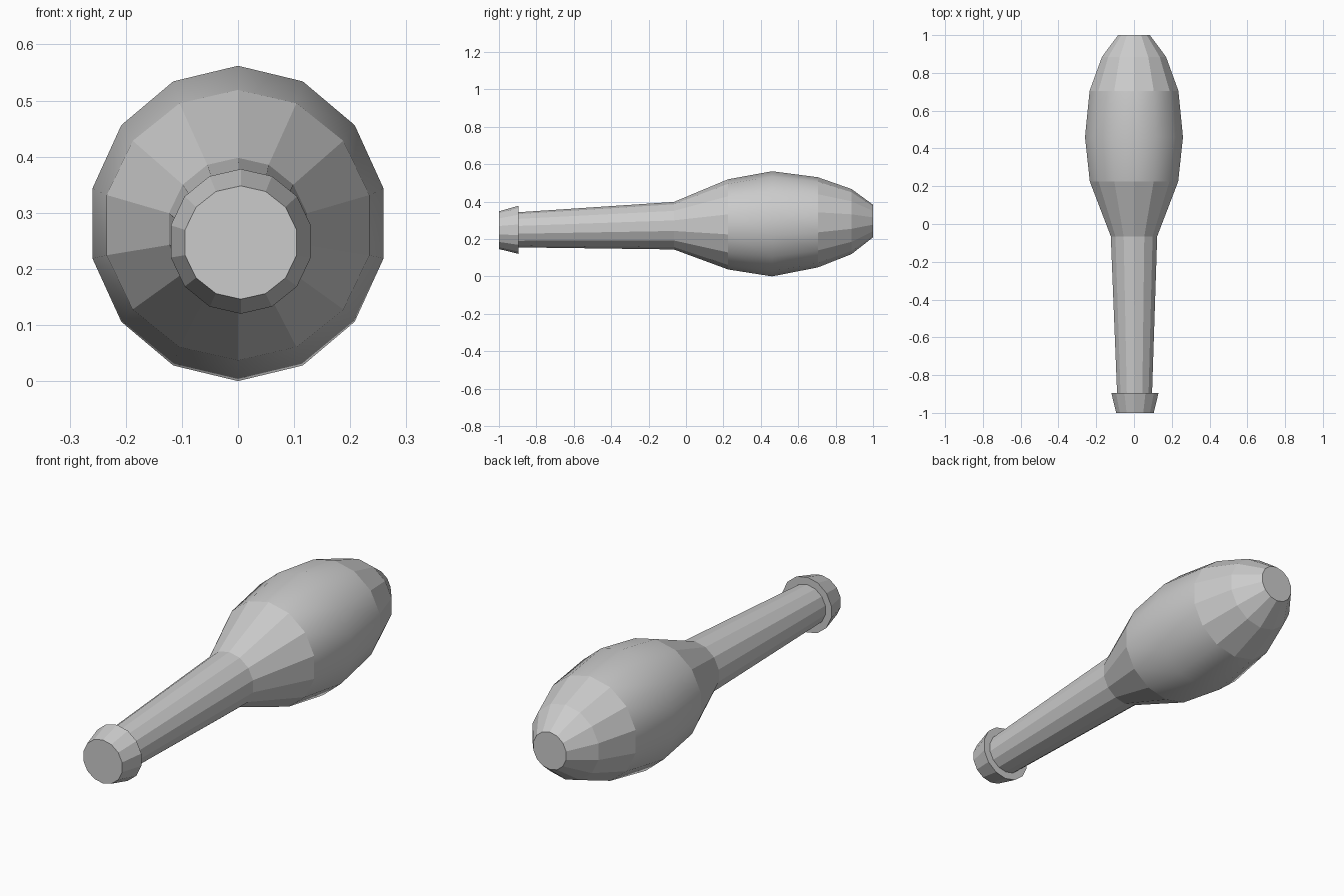
import bpy
import bmesh
from math import sin, cos, tau

if "Cube" in bpy.data.objects:
    bpy.data.objects.remove(bpy.data.objects["Cube"])

SIDES = 14


def lathe(name, profile, smooth_bands=()):
    """Loft rings along y; each station is (y, centre x, centre z, radius x, radius z)."""
    bm = bmesh.new()
    rings = []
    for y, cx, cz, rx, rz in profile:
        rings.append([bm.verts.new((cx + rx * sin(tau * i / SIDES), y,
                                    cz + rz * cos(tau * i / SIDES)))
                      for i in range(SIDES)])
    for band, (a, b) in enumerate(zip(rings, rings[1:])):
        for i in range(SIDES):
            j = (i + 1) % SIDES
            face = bm.faces.new((a[i], a[j], b[j], b[i]))
            face.smooth = band in smooth_bands
    # End caps
    bm.faces.new(rings[0])
    bm.faces.new(rings[-1])
    bmesh.ops.recalc_face_normals(bm, faces=bm.faces)
    mesh = bpy.data.meshes.new(name)
    bm.to_mesh(mesh)
    bm.free()
    obj = bpy.data.objects.new(name, mesh)
    bpy.context.collection.objects.link(obj)
    return obj


# One closed surface: flared end knob, slim handle, bulging body, blunt tip
lathe("juggling_club", [
    (-1.00, 0.005, 0.247, 0.102, 0.101),   # knob end
    (-0.895, 0.005, 0.249, 0.128, 0.129),  # knob rim
    (-0.895, 0.003, 0.249, 0.095, 0.094),  # handle start
    (-0.065, 0.000, 0.271, 0.126, 0.127),  # handle meets body
    (0.225, 0.000, 0.278, 0.240, 0.241),
    (0.46, 0.000, 0.281, 0.266, 0.281),    # widest ring
    (0.705, 0.000, 0.289, 0.241, 0.241),
    (0.885, 0.000, 0.293, 0.174, 0.174),
    (1.00, 0.000, 0.296, 0.086, 0.087),    # tip
], smooth_bands=(4, 5))
